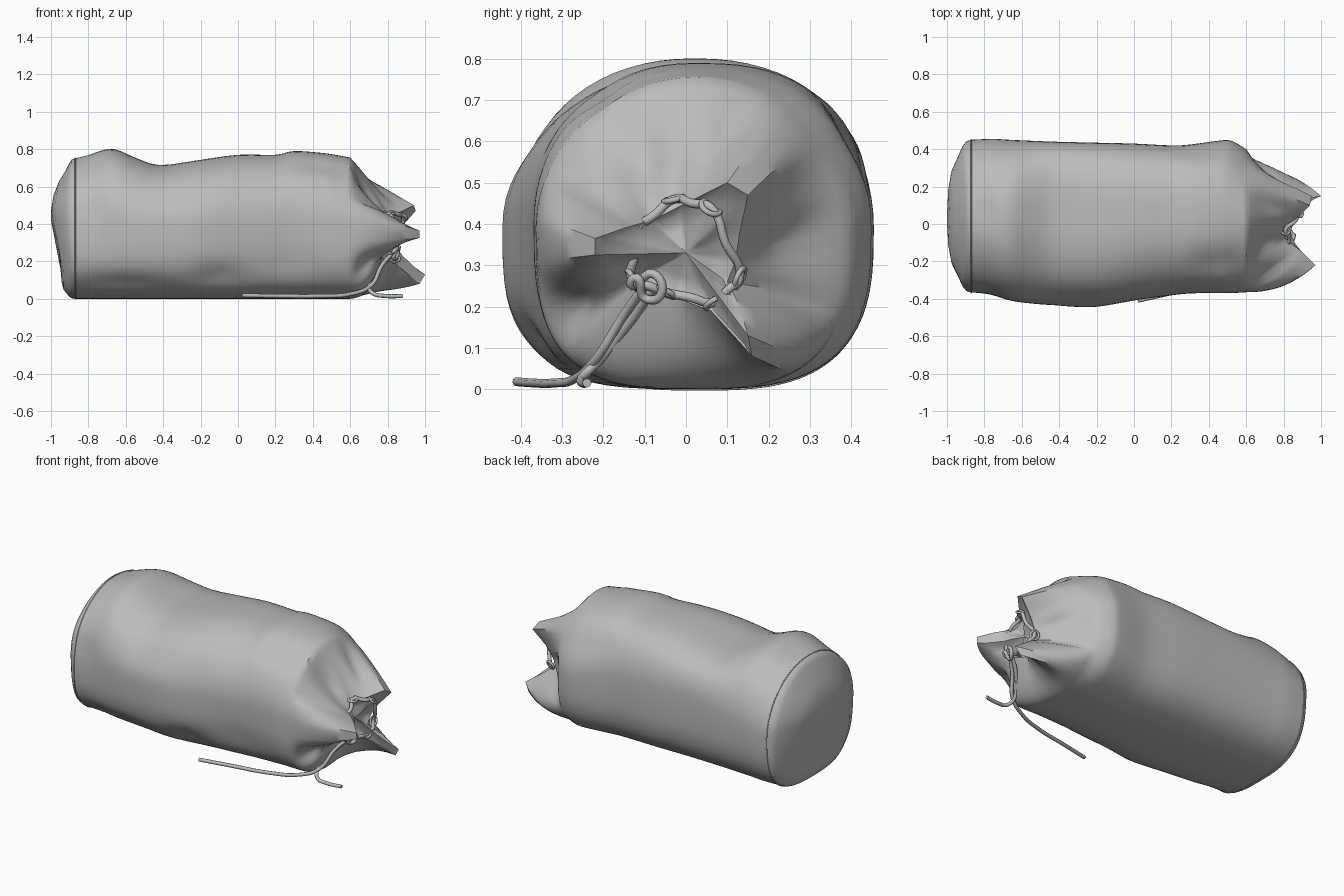
import bpy, bmesh, math
from mathutils import Vector

cube = bpy.data.objects.get("Cube")
if cube:
    bpy.data.objects.remove(cube)

SEG = 72
ANGLES = [i * 360 / SEG for i in range(SEG)]


def material(name, rgb):
    m = bpy.data.materials.new(name)
    m.use_nodes = True
    m.diffuse_color = (*rgb, 1)
    m.node_tree.nodes["Principled BSDF"].inputs["Base Color"].default_value = (*rgb, 1)
    return m


GREY = material("grey canvas", (0.5, 0.5, 0.5))


def table(rows, x):
    """Linear lookup of a row by its first value."""
    for a, b in zip(rows, rows[1:]):
        if x <= b[0]:
            f = max(0, (x - a[0]) / (b[0] - a[0]))
            return [p + (q - p) * f for p, q in zip(a, b)]
    return list(rows[-1])


def catmull(p0, p1, p2, p3, f):
    return [0.5 * (2 * b + (c - a) * f + (2 * a - 5 * b + 4 * c - d) * f * f
            + (3 * b - a - 3 * c + d) * f ** 3) for a, b, c, d in zip(p0, p1, p2, p3)]


def bell(deg, centre, spread):
    away = (deg - centre + 180) % 360 - 180
    return math.exp(-(away / spread) ** 2)


# bag outline along its length: x, y low, y high, top, squareness of the upper back corner
OUTLINE = [(-.87, -.37, .45, .755, 1.95), (-.76, -.385, .455, .79, 2.1),
           (-.66, -.41, .45, .80, 2.3), (-.55, -.425, .445, .755, 2.8),
           (-.42, -.435, .44, .715, 3.5), (-.22, -.445, .435, .74, 3.3),
           (0, -.41, .43, .77, 3), (.2, -.385, .42, .77, 2.9), (.3, -.375, .425, .79, 2.6),
           (.45, -.37, .445, .78, 2.3), (.52, -.37, .445, .77, 2.1), (.6, -.365, .4, .755, 1.95)]

# soft hollows and swells in the cloth: x, angle, depth, length, spread
DENTS = [(-.8, 85, .02, .06, 14), (-.3, 150, .015, .2, 16), (.25, 200, .02, .2, 18),
         (-.1, 215, .025, .12, 14), (-.6, 225, .02, .25, 14), (.45, 125, .02, .15, 12),
         (.4, 30, .015, .2, 14), (-.8, 170, .02, .08, 15)]


def section(row):
    """One loop of the bag: round above, flattened on the floor."""
    x, lo, hi, top, square = row
    yc, ry, zc = (lo + hi) / 2, (hi - lo) / 2, .39
    loop = []
    for deg in ANGLES:
        c, s = math.cos(math.radians(deg)), math.sin(math.radians(deg))
        if s > 0:
            n = square if c > 0 else min(square, 2.2)
        else:
            n = 2.9 if c > 0 else 3.1
        y = ry * math.copysign(abs(c) ** (2 / n), c)
        z = (top - zc if s > 0 else zc) * math.copysign(abs(s) ** (2 / n), s)
        k = 1
        for dx, da, depth, length, spread in DENTS:
            k -= 2 * depth * math.exp(-((x - dx) / length) ** 2) * bell(deg, da, spread)
        loop.append(Vector((x, yc + y * k, max(0, zc + z * k))))
    return loop


def loft(name, loops, tip):
    bm = bmesh.new()
    rings = [[bm.verts.new(p) for p in loop] for loop in loops]
    end = bm.verts.new(tip)
    for i in range(SEG):
        j = (i + 1) % SEG
        for a, b in zip(rings, rings[1:]):
            bm.faces.new((a[i], a[j], b[j], b[i]))
        bm.faces.new((rings[-1][i], rings[-1][j], end))
    bmesh.ops.recalc_face_normals(bm, faces=bm.faces)
    mesh = bpy.data.meshes.new(name)
    bm.to_mesh(mesh)
    bm.free()
    ob = bpy.data.objects.new(name, mesh)
    bpy.context.collection.objects.link(ob)
    finish(ob)


def finish(ob):
    ob.data.materials.append(GREY)
    bpy.ops.object.select_all(action='DESELECT')
    ob.select_set(True)
    bpy.context.view_layer.objects.active = ob
    bpy.ops.object.shade_smooth_by_angle(angle=math.radians(50))


# body loops, three per outline step
body = []
for i in range(len(OUTLINE) - 1):
    p = [OUTLINE[max(0, min(len(OUTLINE) - 1, i + k))] for k in (-1, 0, 1, 2)]
    body += [section(catmull(*p, f / 3)) for f in range(3)]
shoulder = section(OUTLINE[-1])
body.append(shoulder)

# gathered mouth: rim by angle, three flared corners with tucked valleys between
RIM = [(0, .83, .12, .31), (25, .87, .13, .38), (40, .95, .15, .47), (55, .94, .1, .5),
       (70, .88, .04, .47), (95, .81, -.02, .44), (130, .81, -.08, .41),
       (160, .9, -.15, .39), (175, .97, -.22, .365), (185, .97, -.22, .325),
       (195, .88, -.2, .3), (215, .78, -.13, .26), (270, .77, -.02, .22),
       (285, .84, .06, .19), (300, .97, .16, .08), (310, 1, .15, .13),
       (325, .9, .13, .2), (340, .82, .1, .26), (360, .83, .12, .31)]
rim = [Vector(table(RIM, d)[1:]) for d in ANGLES]
core = Vector((.8, 0, .33))

# deep creases running from the mouth to the shoulder: angle, depth, spread
FOLDS = [(118, .14, 13), (70, .06, 8), (205, .16, 12), (2, .14, 14), (335, .06, 9),
         (275, .04, 10)]


def mouth_loop(t):
    loop = []
    for deg, a, b in zip(ANGLES, shoulder, rim):
        lean = max(0, math.cos(math.radians(deg - 245))) ** .4
        p = a.lerp(b, t ** (1.1 + 1.8 * lean))
        p.x = a.x + (b.x - a.x) * t
        fold = sum(depth * bell(deg, at, spread) for at, depth, spread in FOLDS)
        pull = (core - p) * fold * max(0, math.sin(math.pi * t)) ** 1.5 * 1.4
        p += Vector((0, pull.y, pull.z))
        p.z = max(0, p.z)
        loop.append(p)
    return loop


body += [mouth_loop(k / 12) for k in range(1, 13)]
for pull, back in ((.12, .015), (.5, .02), (.8, 0)):
    body.append([p.lerp(core, pull) - Vector((back, 0, 0)) for p in rim])
loft("bag_body", body, core)

# domed base panel: sloping at the top, square at the floor
seam = section(OUTLINE[0])
middle = Vector((-.87, .03, .42))
cap = []
for scale, bulge in ((1, 0), (.98, .22), (.92, .38), (.8, .55), (.62, .82), (.4, .95), (.15, 1)):
    loop = []
    for p in seam:
        low = min(1, max(0, (middle.z - p.z) / middle.z))
        q = middle.lerp(p, scale ** (1 - .75 * low))
        q.x -= bulge * (.075 + .055 * math.exp(-((q.z - .48) / .2) ** 2))
        loop.append(q)
    cap.append(loop)
loft("base_panel", cap, middle - Vector((.13, 0, 0)))


# cords
def cord(name, points, radius=.011, closed=False):
    curve = bpy.data.curves.new(name, 'CURVE')
    curve.dimensions = '3D'
    curve.bevel_depth = radius
    curve.bevel_resolution = 2
    curve.use_fill_caps = True
    curve.resolution_u = 6
    spline = curve.splines.new('BEZIER')
    spline.bezier_points.add(len(points) - 1)
    for bp, co in zip(spline.bezier_points, points):
        bp.co = co
        bp.handle_left_type = bp.handle_right_type = 'AUTO'
    spline.use_cyclic_u = closed
    ob = bpy.data.objects.new(name, curve)
    bpy.context.collection.objects.link(ob)
    curve.materials.append(GREY)


cord("base_seam", seam[::2], .003, True)

# eyelets round the mouth
EYELETS = [(.81, -.03, .46), (.82, -.12, .385), (.82, -.13, .265), (.82, -.05, .235),
           (.84, .07, .21), (.84, .13, .27), (.88, .06, .44)]
for i, pos in enumerate(EYELETS):
    out = Vector(pos) - core
    bpy.ops.mesh.primitive_torus_add(major_radius=.025, minor_radius=.007, location=pos,
                                     major_segments=20, minor_segments=8,
                                     rotation=out.to_track_quat('Z', 'Y').to_euler())
    ring = bpy.context.object
    ring.name = f"eyelet_{i + 1}"
    finish(ring)

# drawstring threaded through the eyelets
thread = []
for a, b in zip(EYELETS, EYELETS[1:] + EYELETS[:1]):
    a, b = Vector(a), Vector(b)
    thread += [a, a.lerp(b, .5) + Vector((.015, 0, 0))]
cord("drawstring", thread, closed=True)

# knot and the two loose ends
cord("knot", [(.83, -.13, .25), (.85, -.08, .28), (.85, -.06, .23), (.83, -.1, .22),
              (.85, -.12, .27)], .011, True)
cord("long_end", [(.83, -.1, .25), (.77, -.15, .18), (.71, -.22, .07), (.6, -.27, .025),
                  (.45, -.32, .015), (.2, -.37, .015), (.02, -.41, .018)])
cord("short_end", [(.83, -.08, .24), (.76, -.13, .17), (.7, -.21, .07), (.72, -.25, .03),
                   (.79, -.25, .015), (.88, -.24, .015)])
